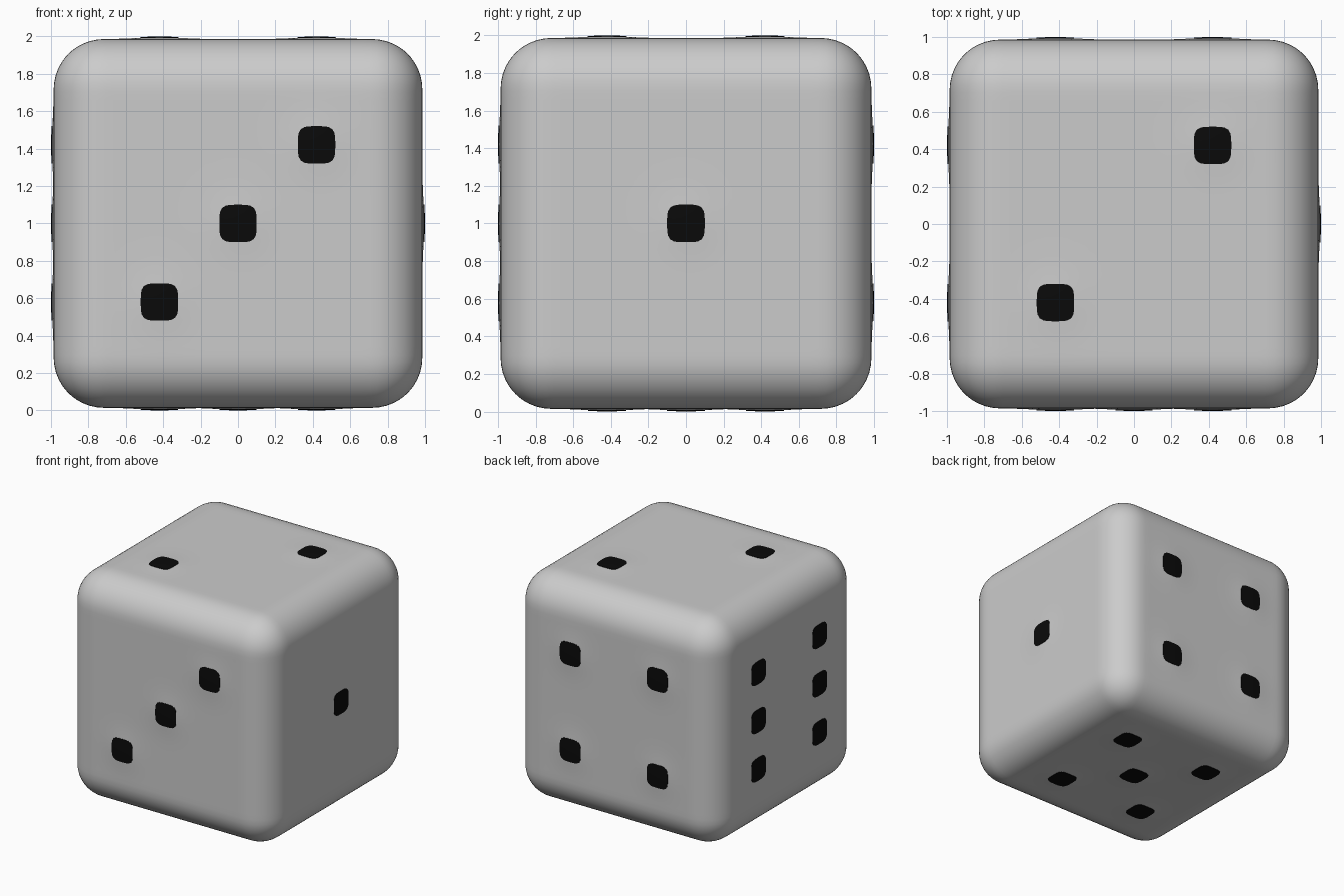
import bpy, bmesh, math
from mathutils import Vector

if "Cube" in bpy.data.objects:
    bpy.data.objects.remove(bpy.data.objects["Cube"])

HALF, RADIUS, P = 0.986, 0.27, 0.42
BULGE, WIDTH, LIFT = 0.011, 0.15, 0.003
CENTRE = Vector((0, 0, 1))
X, Y, Z = Vector((1, 0, 0)), Vector((0, 1, 0)), Vector((0, 0, 1))

diagonal = [(-P, -P), (P, P)]
four = diagonal + [(-P, P), (P, -P)]
# each face: normal, u axis, v axis, pip positions
FACES = [
    (X, Y, Z, [(0, 0)]),
    (Z, X, Y, diagonal),
    (-Y, X, Z, diagonal + [(0, 0)]),
    (Y, -X, Z, four),
    (-Z, X, -Y, four + [(0, 0)]),
    (-X, -Y, Z, four + [(-P, 0), (P, 0)]),
]


def swell(u, v, pips):
    """Soft swelling of the face under each pip."""
    return BULGE * max(math.exp(-((u - a) ** 2 + (v - b) ** 2) / WIDTH ** 2) for a, b in pips)


def finish(name, bm, colour=None):
    bmesh.ops.recalc_face_normals(bm, faces=bm.faces)
    for f in bm.faces:
        f.smooth = True
    mesh = bpy.data.meshes.new(name)
    bm.to_mesh(mesh)
    bm.free()
    obj = bpy.data.objects.new(name, mesh)
    bpy.context.collection.objects.link(obj)
    if colour:
        mat = bpy.data.materials.new(name + "_colour")
        mat.diffuse_color = colour
        mat.use_nodes = True
        mat.node_tree.nodes["Principled BSDF"].inputs["Base Color"].default_value = mat.diffuse_color
        mesh.materials.append(mat)
    return obj


# body: dense cube rounded at its edges, swelling under the pips
bm = bmesh.new()
bmesh.ops.create_cube(bm, size=2 * HALF)
bmesh.ops.subdivide_edges(bm, edges=bm.edges[:], cuts=41, use_grid_fill=True)
inner = HALF - RADIUS
for vert in bm.verts:
    p = vert.co.copy()
    core = Vector([max(-inner, min(inner, c)) for c in p])
    q = core + (p - core).normalized() * RADIUS
    for n, u, v, pips in FACES:
        if p.dot(n) > HALF - 1e-4:
            q += n * swell(q.dot(u), q.dot(v), pips)
    vert.co = q + CENTRE
finish("die_body", bm)

# pips: slightly raised black rounded squares lying on the swellings
bm = bmesh.new()
SIDES = 32
for n, u, v, pips in FACES:
    for a, b in pips:
        def point(s, t, lift):
            h = HALF + swell(a + s, b + t, pips) + lift
            return bm.verts.new(CENTRE + n * h + u * (a + s) + v * (b + t))
        rings = []
        for scale, lift in ((0.1, -0.01), (0.1, LIFT), (0.066, LIFT), (0.033, LIFT)):
            ring = []
            for i in range(SIDES):
                c, s = math.cos(math.tau * i / SIDES), math.sin(math.tau * i / SIDES)
                k = scale / (c ** 4 + s ** 4) ** 0.25
                ring.append(point(k * c, k * s, lift))
            rings.append(ring)
        top = point(0, 0, LIFT)
        for r0, r1 in zip(rings, rings[1:]):
            for i in range(SIDES):
                j = (i + 1) % SIDES
                bm.faces.new((r0[i], r0[j], r1[j], r1[i]))
        for i in range(SIDES):
            bm.faces.new((rings[-1][i], rings[-1][(i + 1) % SIDES], top))
pips_obj = finish("pips", bm, (0.003, 0.003, 0.003, 1))
bpy.context.view_layer.objects.active = pips_obj
pips_obj.select_set(True)
bpy.ops.object.shade_smooth_by_angle(angle=math.radians(40))
